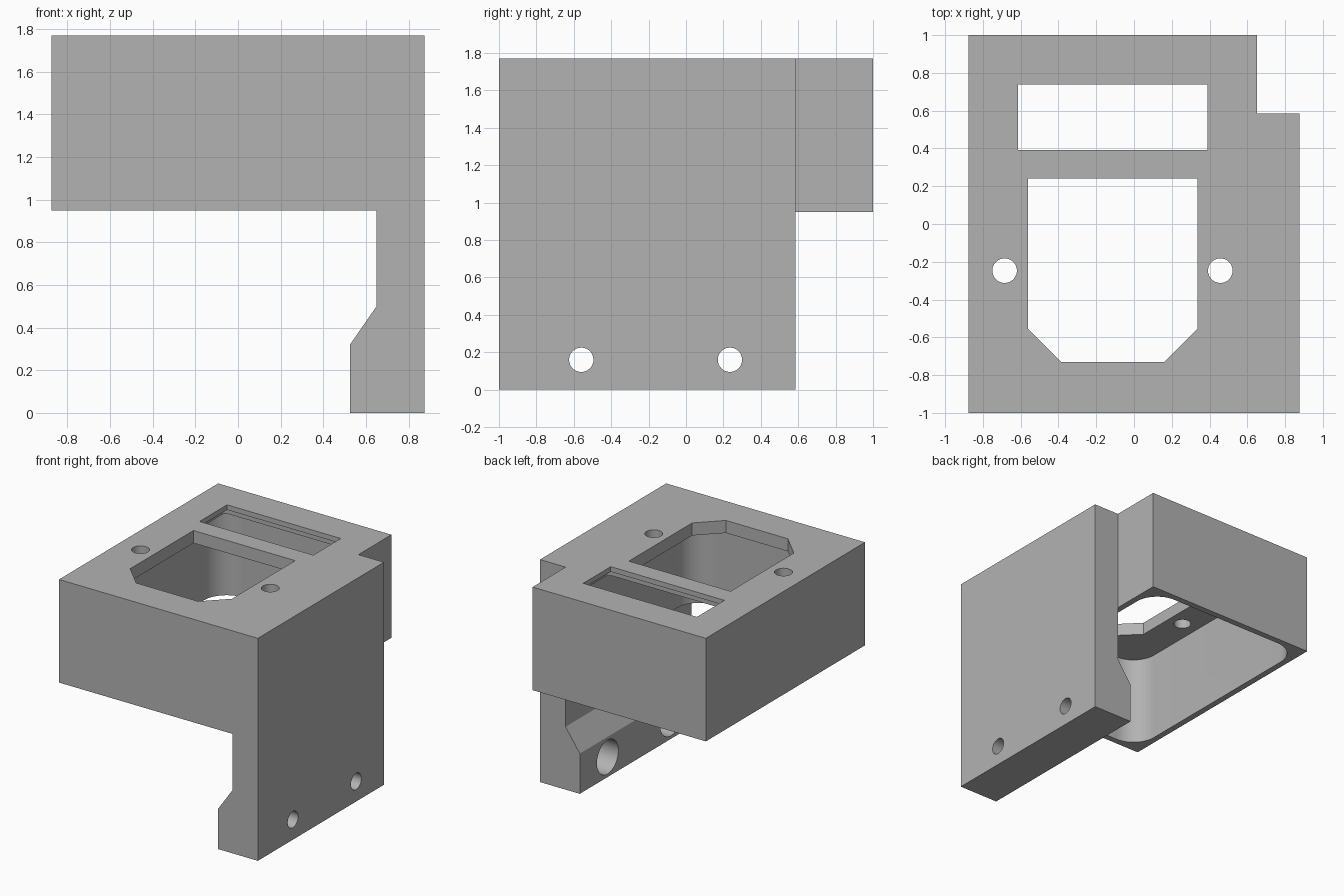
import bpy
import bmesh
from math import sin, cos, pi
from mathutils import Vector

cube = bpy.data.objects.get("Cube")
if cube:
    bpy.data.objects.remove(cube, do_unlink=True)

grey = bpy.data.materials.new("plain grey")
grey.use_nodes = True
colour = (0.45, 0.45, 0.45, 1)
grey.diffuse_color = colour
grey.node_tree.nodes["Principled BSDF"].inputs["Base Color"].default_value = colour


def prism(name, outline, axis, start, end):
    """Extrude a 2D outline along x, y or z."""
    def place(a, b):
        return {"x": (start, a, b), "y": (a, start, b), "z": (a, b, start)}[axis]

    direction = Vector([end - start if axis == k else 0 for k in "xyz"])
    bm = bmesh.new()
    face = bm.faces.new([bm.verts.new(place(a, b)) for a, b in outline])
    top = bmesh.ops.extrude_face_region(bm, geom=[face])
    moved = [v for v in top["geom"] if isinstance(v, bmesh.types.BMVert)]
    bmesh.ops.translate(bm, verts=moved, vec=direction)
    bmesh.ops.recalc_face_normals(bm, faces=bm.faces)
    mesh = bpy.data.meshes.new(name)
    bm.to_mesh(mesh)
    bm.free()
    mesh.materials.append(grey)
    obj = bpy.data.objects.new(name, mesh)
    bpy.context.collection.objects.link(obj)
    return obj


def rect(x0, x1, y0, y1, radius=0.0, steps=10):
    if not radius:
        return [(x0, y0), (x1, y0), (x1, y1), (x0, y1)]
    centres = [(x1 - radius, y1 - radius), (x0 + radius, y1 - radius),
               (x0 + radius, y0 + radius), (x1 - radius, y0 + radius)]
    return [(cx + radius * cos(t), cy + radius * sin(t))
            for q, (cx, cy) in enumerate(centres)
            for t in [(q + i / steps) * pi / 2 for i in range(steps + 1)]]


def circle(cx, cy, radius, steps=40):
    return [(cx + radius * cos(2 * pi * i / steps), cy + radius * sin(2 * pi * i / steps))
            for i in range(steps)]


def combine(target, tool, operation):
    mod = target.modifiers.new(operation.lower(), "BOOLEAN")
    mod.operation = operation
    mod.solver = "EXACT"
    mod.object = tool
    bpy.context.view_layer.objects.active = target
    bpy.ops.object.modifier_apply(modifier=mod.name)
    bpy.data.objects.remove(tool, do_unlink=True)


# Main dimensions
TOP, RIM, ROOF = 1.77, 0.95, 1.67
LEFT, RIGHT, INNER = -0.875, 0.875, 0.65
PLATE_BACK = 0.585

# Housing with side plate and thick foot, plus the block behind the plate
side_profile = [(LEFT, RIM), (INNER, RIM), (INNER, 0.5), (0.525, 0.32),
                (0.525, 0), (RIGHT, 0), (RIGHT, TOP), (LEFT, TOP)]
housing = prism("housing", side_profile, "y", -1, PLATE_BACK)
back_block = prism("back_block", rect(LEFT, INNER, 0.5, 1), "z", RIM, TOP)
combine(housing, back_block, "UNION")

# Hollow underside and the shallow pocket below the rear window
cutters = [
    prism("cavity", rect(-0.825, 0.6, -0.95, 0.95, 0.2), "z", RIM - 0.1, ROOF),
    prism("window_pocket", rect(-0.67, 0.445, 0.34, 0.79, 0.04), "z", ROOF - 0.1, 1.73),
]

# Roof openings: rear window and the opening with two cut corners
cutters.append(prism("rear_window", rect(-0.613, 0.388, 0.392, 0.738), "z", 1.6, 1.9))
opening = [(-0.56, 0.24), (-0.56, -0.555), (-0.385, -0.73),
           (0.16, -0.73), (0.335, -0.555), (0.335, 0.24)]
cutters.append(prism("main_opening", opening, "z", 1.6, 1.9))

# Screw holes in the roof
for x in (-0.685, 0.457):
    cutters.append(prism("roof_hole", circle(x, -0.247, 0.065), "z", 1.6, 1.9))

# Counterbored screw holes through the foot
for y in (-0.56, 0.235):
    cutters.append(prism("foot_hole", circle(y, 0.16, 0.065), "x", 0.6, 1))
    cutters.append(prism("foot_counterbore", circle(y, 0.16, 0.135), "x", 0.4, 0.745))

for cutter in cutters:
    combine(housing, cutter, "DIFFERENCE")

# Smooth the rounded walls and keep the corners sharp
bpy.ops.object.select_all(action="DESELECT")
housing.select_set(True)
bpy.context.view_layer.objects.active = housing
bpy.ops.object.shade_smooth_by_angle()
